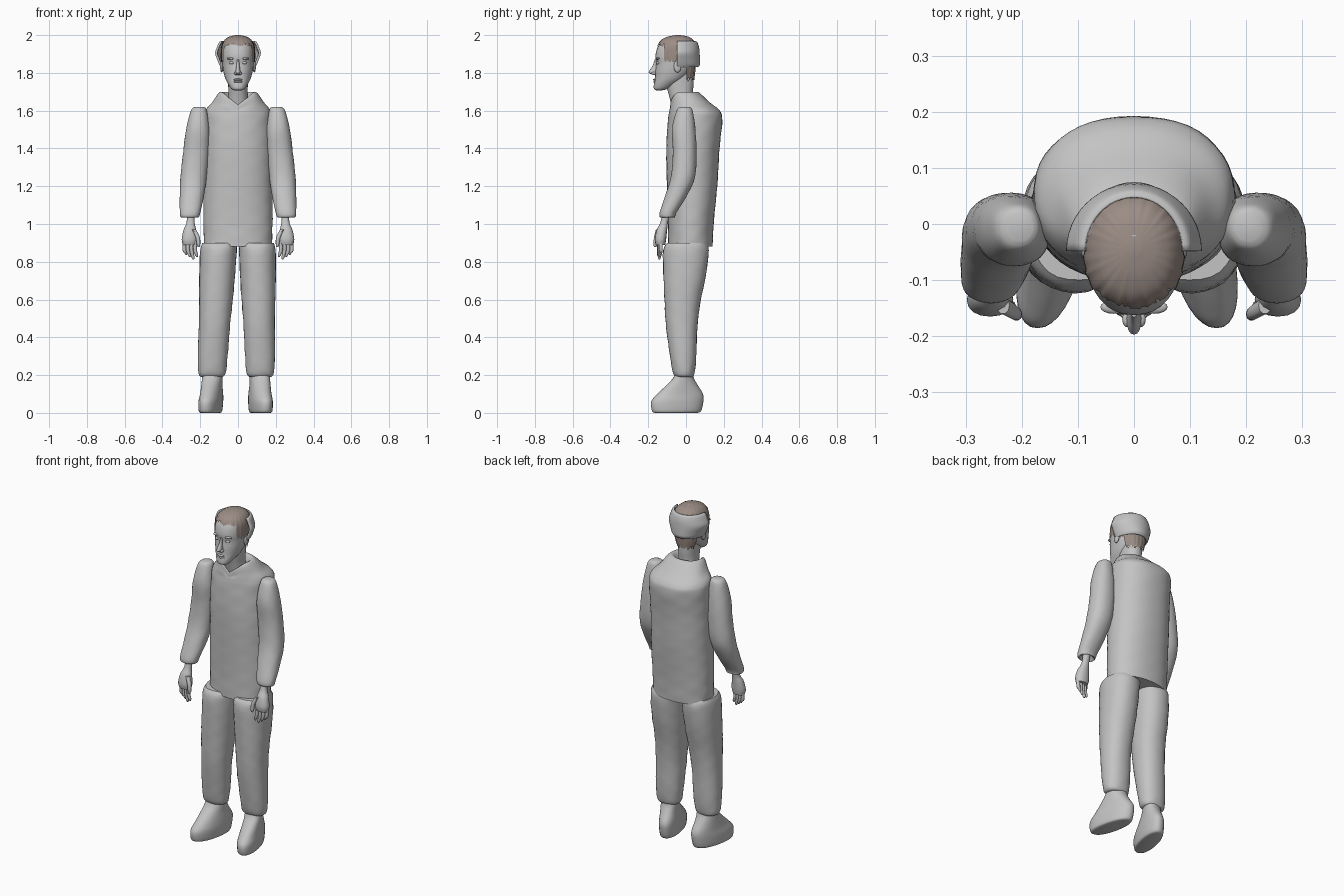
import bpy, bmesh, math, random
from mathutils import Vector

random.seed(4)
cube = bpy.data.objects.get("Cube")
if cube:
    bpy.data.objects.remove(cube)


def material(name, colour):
    mat = bpy.data.materials.new(name)
    mat.use_nodes = True
    mat.diffuse_color = (*colour, 1)
    mat.node_tree.nodes["Principled BSDF"].inputs["Base Color"].default_value = (*colour, 1)
    return mat


GREY = material("plain grey", (.55, .55, .55))
BROWN = material("hair brown", (.33, .265, .235))
parts = []


def finish(name, bm, mat):
    bmesh.ops.recalc_face_normals(bm, faces=bm.faces)
    mesh = bpy.data.meshes.new(name)
    bm.to_mesh(mesh)
    bm.free()
    mesh.materials.append(mat)
    obj = bpy.data.objects.new(name, mesh)
    bpy.context.collection.objects.link(obj)
    parts.append(obj)
    return obj


def spline(a, b, c, d, t):
    # Catmull-Rom blend of one number
    return b + .5 * t * (c - a + t * (2*a - 5*b + 4*c - d + t * (3*(b - c) + d - a)))


def smooth_rows(rows, steps):
    out = []
    last = len(rows) - 1
    for i in range(last):
        four = [rows[max(0, min(last, i + k))] for k in (-1, 0, 1, 2)]
        for s in range(steps):
            out.append([spline(*col, s / steps) for col in zip(*four)])
    return out + [list(rows[-1])]


def loft(name, rows, mat=GREY, sides=32, steps=4, power=2.2, ripple=0, warp=None, keep=None):
    """Stack of rounded rings, each given as z, x0, x1, y0, y1."""
    bm = bmesh.new()
    rings = []
    for z, x0, x1, y0, y1 in smooth_rows(rows, steps):
        ring = []
        for k in range(sides):
            a = math.tau * k / sides
            c, s = math.cos(a), math.sin(a)
            size = 1 + ripple * (math.sin(3*a + 23*z) * math.sin(41*z + a) + .5 * math.sin(7*a - 60*z))
            x = math.copysign(abs(c) ** (2 / power), c) * size
            y = math.copysign(abs(s) ** (2 / power), s) * size
            p = Vector(((x0 + x1) / 2 + x * (x1 - x0) / 2, (y0 + y1) / 2 + y * (y1 - y0) / 2, z))
            ring.append(bm.verts.new(warp(p) if warp else p))
        rings.append(ring)
    for low, high in zip(rings, rings[1:]):
        for k in range(sides):
            j = (k + 1) % sides
            bm.faces.new((low[k], low[j], high[j], high[k]))
    bm.faces.new(rings[0])
    bm.faces.new(rings[-1])
    if keep:
        gone = [f for f in bm.faces if not keep(f.calc_center_median())]
        bmesh.ops.delete(bm, geom=gone, context='FACES')
    return finish(name, bm, mat)


def centred(rows):
    return [(z, -r, r, y0, y1) for z, r, y0, y1 in rows]


def blob(name, centre, size, mat=GREY):
    bm = bmesh.new()
    bmesh.ops.create_uvsphere(bm, u_segments=16, v_segments=10, radius=1)
    for v in bm.verts:
        v.co = Vector(centre) + v.co * Vector(size)
    return finish(name, bm, mat)


# Tunic, with the collar dipping at the front
def collar(p):
    if p.z > 1.6:
        p.z -= min(1, (p.z - 1.6) * 14) * .07 * max(0, min(1, -p.y / .07)) * max(0, 1 - abs(p.x) / .09)
    return p


loft("tunic", centred([
    (.88, .18, -.095, .14), (1, .182, -.095, .147), (1.2, .182, -.1, .165),
    (1.4, .18, -.105, .178), (1.55, .18, -.095, .192), (1.6, .173, -.088, .178),
    (1.64, .14, -.086, .13), (1.7, .092, -.08, .06), (1.66, .05, -.05, .03)]),
    sides=48, steps=6, ripple=.008, warp=collar)

# Limbs are described for the left; the right leg stands slightly wider
SLEEVE = [(1.62, .18, .225, -.03, .02), (1.6, .165, .25, -.05, .035), (1.5, .15, .275, -.075, .05),
          (1.38, .152, .29, -.07, .056), (1.25, .165, .305, -.08, .048), (1.15, .18, .308, -.11, .005),
          (1.06, .2, .308, -.14, -.05), (1.035, .21, .3, -.135, -.06), (1.06, .23, .27, -.12, -.08)]
TROUSER = [(.9, .005, .19, -.1, .11), (.86, .005, .2, -.12, .12), (.72, .012, .2, -.12, .105),
           (.58, .02, .197, -.113, .075), (.45, .03, .195, -.105, .06), (.3, .038, .195, -.085, .055),
           (.21, .045, .19, -.068, .045), (.19, .06, .175, -.05, .035)]
SHOE = [(0, .065, .155, -.165, .06), (.01, .055, .165, -.18, .08), (.06, .052, .168, -.184, .092),
        (.1, .055, .165, -.152, .09), (.15, .06, .165, -.1, .06), (.19, .06, .165, -.065, .04),
        (.24, .065, .16, -.05, .035)]
PALM = [(1.08, .23, .27, -.12, -.08), (1.01, .23, .272, -.135, -.095), (.97, .222, .288, -.155, -.1),
        (.92, .215, .298, -.165, -.105), (.89, .222, .292, -.16, -.11)]

for side, label in ((1, "left"), (-1, "right")):
    def mirror(p):
        return Vector((p.x * side, p.y, p.z))

    def stance(p):
        if side < 0:
            p.x += .03 * (.88 - p.z)
        return mirror(p)

    def splay(p):
        p.x -= .2 * p.y
        return stance(p)

    loft(label + "_sleeve", SLEEVE, ripple=.012, warp=mirror)
    loft(label + "_trouser_leg", TROUSER, ripple=.015, warp=stance)
    loft(label + "_shoe", SHOE, warp=splay)
    loft(label + "_hand", PALM, sides=16, warp=mirror)
    # Fingers hang side by side and curl slightly inwards
    for i in range(4):
        x, y, r = .227 + .019 * i, -.145 + .004 * i, .0095
        tip = .812 + .012 * abs(i - 1)
        finger = [(z, x - r * w - d, x + r * w - d, y - r * w, y + r * w) for z, w, d in
                  ((.91, 1, 0), (.86, 1.05, 0), (tip + .012, .85, .008), (tip, .35, .01))]
        loft(label + "_finger", finger, sides=10, steps=3, warp=mirror)
    thumb = [(.97, .222, .245, -.16, -.13), (.93, .202, .225, -.17, -.145),
             (.89, .2, .218, -.172, -.152), (.878, .205, .213, -.168, -.158)]
    loft(label + "_thumb", thumb, sides=10, warp=mirror)
    # Paired face details
    blob(label + "_eye", (side * .034, -.146, 1.853), (.014, .012, .008))
    blob(label + "_brow", (side * .036, -.148, 1.876), (.024, .012, .007))
    blob(label + "_nostril", (side * .012, -.17, 1.797), (.009, .014, .008))
    blob(label + "_ear", (side * .086, -.045, 1.835), (.009, .02, .033))

# Neck, head and face
loft("neck", centred([(1.6, .06, -.07, .04), (1.68, .052, -.09, .035),
                      (1.74, .052, -.105, .04), (1.82, .055, -.11, .04)]))
loft("head", centred([
    (1.708, .022, -.158, -.125), (1.716, .036, -.17, -.095), (1.74, .052, -.17, -.05),
    (1.77, .067, -.164, -.005), (1.81, .078, -.162, .03), (1.85, .083, -.158, .045),
    (1.89, .084, -.162, .05), (1.94, .079, -.148, .045), (1.975, .058, -.115, .02),
    (1.99, .03, -.08, -.01)]))
loft("nose", centred([(1.87, .006, -.166, -.14), (1.84, .008, -.176, -.14), (1.812, .012, -.194, -.14),
                      (1.8, .013, -.196, -.14), (1.79, .008, -.178, -.14)]), sides=16)
for name, z, depth in (("upper_lip", 1.764, .014), ("lower_lip", 1.753, .012)):
    blob(name, (0, -.161, z), (.024, depth, .006))


# Hair: a strand-ridged shell cut along a ragged hairline
def strands(p):
    a = math.atan2(p.y + .045, p.x)
    push = 1 + .012 * math.sin(23 * a) + .008 * math.sin(37 * a)
    return Vector((p.x * push, (p.y + .045) * push - .045, p.z))


def hairline(c):
    if c.y < -.115:
        edge = 1.948
    elif c.y < -.055:
        edge = 1.862
    elif c.y < 0:
        edge = 1.83
    else:
        edge = 1.765
    return c.z > edge + random.uniform(-.008, .008)


hair = loft("hair", centred([
    (1.75, .058, -.13, .042), (1.8, .078, -.15, .048), (1.85, .088, -.152, .052),
    (1.9, .09, -.155, .056), (1.945, .086, -.15, .054), (1.975, .07, -.13, .038),
    (1.992, .045, -.095, .01), (2, .012, -.055, -.03)]),
    mat=BROWN, sides=96, steps=6, warp=strands, keep=hairline)

# Half-ring wrap around the back of the head
MID = -.048
wrap = loft("head_wrap", [(z, -r, r, MID - d, MID + d) for z, r, d in (
    (1.83, .092, .112), (1.845, .1, .122), (1.87, .11, .122), (1.905, .121, .12),
    (1.935, .112, .117), (1.962, .1, .108), (1.968, .088, .096))],
    sides=48, power=2, keep=lambda c: c.y > MID and (abs(c.x) > .001 or c.y > .02))
thick = wrap.modifiers.new("thickness", 'SOLIDIFY')
thick.thickness = .012

# Small pale arc on the crown
arc = bpy.data.curves.new("crown_arc", 'CURVE')
arc.dimensions = '3D'
arc.bevel_depth = .003
line = arc.splines.new('POLY')
line.points.add(12)
for i, pt in enumerate(line.points):
    a = math.pi * i / 12
    pt.co = (.021 * math.cos(a), -.045 + .024 * math.sin(a), 1.996 - .002 * abs(math.cos(a)), 1)
arc.materials.append(GREY)
bpy.context.collection.objects.link(bpy.data.objects.new("crown_arc", arc))

# Smooth shading with crisp hems
bpy.ops.object.select_all(action='DESELECT')
for obj in parts:
    obj.select_set(True)
bpy.context.view_layer.objects.active = parts[0]
bpy.ops.object.shade_smooth_by_angle(angle=math.radians(45))
